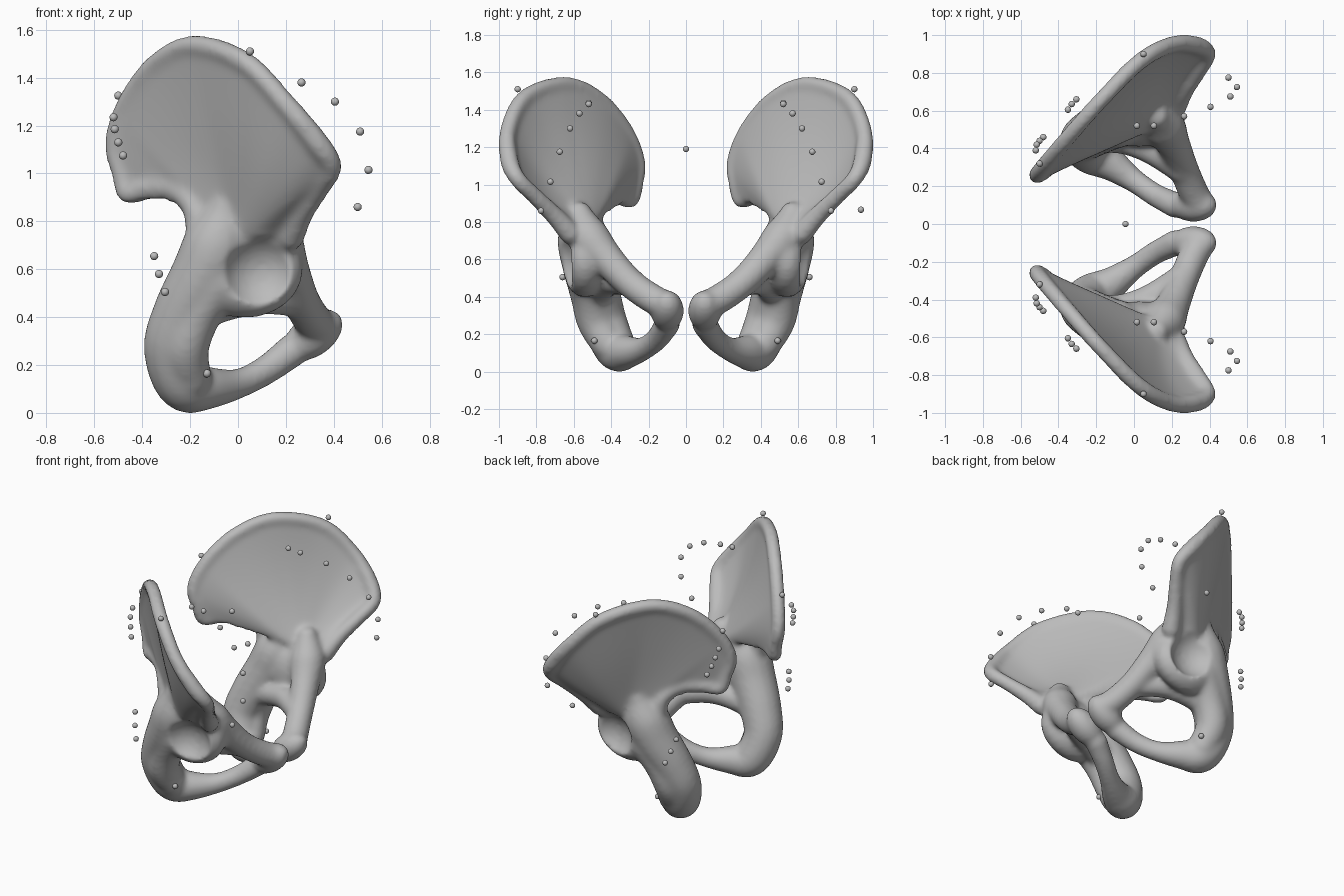
import bpy, bmesh
from math import sin, cos, pi
from mathutils import Vector, Matrix

cube = bpy.data.objects.get("Cube")
if cube:
    bpy.data.objects.remove(cube, do_unlink=True)

bone = bpy.data.materials.new("bone_grey")
bone.use_nodes = True
grey = (0.5, 0.5, 0.5, 1)
bone.diffuse_color = grey
bone.node_tree.nodes["Principled BSDF"].inputs["Base Color"].default_value = grey


def smooth_path(points, steps=6):
    """Catmull-Rom through points of (x, y, z, radius)."""
    p = [Vector(q) for q in points]
    p = [2 * p[0] - p[1]] + p + [2 * p[-1] - p[-2]]
    out = []
    for a, b, c, d in zip(p, p[1:], p[2:], p[3:]):
        for k in range(steps):
            t = k / steps
            out.append(0.5 * (2 * b + (c - a) * t + (2 * a - 5 * b + 4 * c - d) * t ** 2
                              + (3 * b - a - 3 * c + d) * t ** 3))
    return out + [p[-2]]


def ball(bm, centre, radius, scale=(1, 1, 1), turn=Matrix()):
    m = Matrix.Translation(centre) @ turn @ Matrix.Diagonal((*scale, 1))
    bmesh.ops.create_uvsphere(bm, u_segments=20, v_segments=12, radius=radius, matrix=m)


def limb(bm, points, sides=16):
    """Round limb of varying thickness with domed ends."""
    path = smooth_path(points)
    spots = [v.to_3d() for v in path]
    normal, rings = Vector((0.31, 0.7, 0.4)), []
    for i, q in enumerate(spots):
        along = (spots[min(i + 1, len(spots) - 1)] - spots[max(i - 1, 0)]).normalized()
        normal = (normal - along * normal.dot(along)).normalized()
        other = along.cross(normal)
        rings.append([bm.verts.new(q + path[i].w * (normal * cos(2 * pi * s / sides)
                      + other * sin(2 * pi * s / sides))) for s in range(sides)])
    for a, b in zip(rings, rings[1:]):
        for s in range(sides):
            n = (s + 1) % sides
            bm.faces.new((a[s], a[n], b[n], b[s]))
    bm.faces.new(rings[0][::-1])
    bm.faces.new(rings[-1])
    for end in (0, -1):
        ball(bm, spots[end], path[end].w)


def blade(bm, rim, start, end, rows=12):
    """Fan from the neck (start to end) out to the rim, bulging outwards at the front."""
    path = [v.to_3d() for v in smooth_path(rim)]
    n = len(path)
    outward = Vector((-0.55, 0.8, -0.22)).normalized()
    shells = [[], []]
    for i, q in enumerate(path):
        u = i / (n - 1)
        bulge = 0.03 * sin(pi * (u - 0.4) / 0.6) if u > 0.4 else 0
        ridge = 0.022 * max(0, 1 - abs(u - 0.42) / 0.14)
        root = start.lerp(end, u)
        for k in range(rows + 1):
            t = k / rows
            mid = root.lerp(q, t) + outward * bulge * sin(pi * t)
            half = 0.032 + 0.07 * (1 - t) ** 2 + ridge * sin(pi * t)
            for shell, sign in zip(shells, (1, -1)):
                shell.append(bm.verts.new(mid + outward * half * sign))
    at = lambda s, i, k: shells[s][i * (rows + 1) + k]
    for i in range(n - 1):
        for k in range(rows):
            cell = [(i, k), (i + 1, k), (i + 1, k + 1), (i, k + 1)]
            bm.faces.new([at(0, *c) for c in cell])
            bm.faces.new([at(1, *c) for c in cell[::-1]])
    loop = ([(i, 0) for i in range(n)] + [(n - 1, k) for k in range(1, rows + 1)]
            + [(i, rows) for i in range(n - 2, -1, -1)] + [(0, k) for k in range(rows - 1, 0, -1)])
    for a, b in zip(loop, loop[1:] + loop[:1]):
        bm.faces.new((at(0, *b), at(0, *a), at(1, *a), at(1, *b)))


def add_object(name, bm):
    bmesh.ops.recalc_face_normals(bm, faces=bm.faces)
    mesh = bpy.data.meshes.new(name)
    bm.to_mesh(mesh)
    bm.free()
    mesh.materials.append(bone)
    obj = bpy.data.objects.new(name, mesh)
    bpy.context.collection.objects.link(obj)
    return obj


bm = bmesh.new()

# Crest, from the rear notch over the top to the front spines
crest = [(-0.16, 0.53, 0.76, 0.06), (-0.185, 0.52, 0.86, 0.05), (-0.26, 0.45, 0.93, 0.045),
         (-0.36, 0.37, 0.94, 0.045), (-0.46, 0.295, 0.915, 0.042),
         (-0.485, 0.27, 1.0, 0.043), (-0.515, 0.26, 1.13, 0.043), (-0.46, 0.33, 1.3, 0.043),
         (-0.34, 0.47, 1.46, 0.043), (-0.18, 0.65, 1.535, 0.043), (0.03, 0.86, 1.465, 0.045),
         (0.2, 0.95, 1.29, 0.045), (0.33, 0.945, 1.13, 0.05), (0.39, 0.9, 1.03, 0.045),
         (0.34, 0.81, 0.94, 0.045), (0.27, 0.71, 0.84, 0.05), (0.22, 0.62, 0.74, 0.06)]
limb(bm, crest)
blade(bm, crest, Vector((-0.1, 0.54, 0.79)), Vector((0.16, 0.59, 0.75)))

# Socket body
ball(bm, (0.03, 0.54, 0.6), 0.2, (1.22, 0.66, 1.02))

# Seat bone, running on into the lower ramus
limb(bm, [(-0.04, 0.57, 0.85, 0.09), (-0.08, 0.55, 0.72, 0.14), (-0.14, 0.525, 0.58, 0.14),
          (-0.225, 0.48, 0.42, 0.13), (-0.275, 0.435, 0.27, 0.12), (-0.225, 0.375, 0.12, 0.115),
          (-0.12, 0.315, 0.105, 0.09), (0.0, 0.23, 0.122, 0.064), (0.11, 0.155, 0.175, 0.062),
          (0.22, 0.1, 0.255, 0.07)])

# Outer side of the seat bone
limb(bm, [(-0.08, 0.56, 0.55, 0.1), (-0.17, 0.52, 0.41, 0.1), (-0.22, 0.485, 0.27, 0.1),
          (-0.2, 0.42, 0.15, 0.09)])

# Front joint body
ball(bm, (0.315, 0.1, 0.325), 0.1, (1.42, 0.9, 0.88), Matrix.Rotation(-0.63, 4, 'Y'))

# Upper ramus
limb(bm, [(0.355, 0.1, 0.355, 0.076), (0.31, 0.18, 0.39, 0.08), (0.26, 0.3, 0.475, 0.08),
          (0.21, 0.42, 0.6, 0.09), (0.16, 0.52, 0.72, 0.11), (0.12, 0.57, 0.84, 0.07)])

# Border above the opening
limb(bm, [(-0.2, 0.48, 0.43, 0.1), (-0.04, 0.44, 0.46, 0.075), (0.1, 0.385, 0.485, 0.075),
          (0.25, 0.29, 0.475, 0.075)])

hips = add_object("hip_bones", bm)

# Hip socket hollow
bm = bmesh.new()
ball(bm, (0.1, 0.74, 0.58), 0.175)
cutter = add_object("socket_cutter", bm)
cutter.hide_render = True


def fuse(size):
    mod = hips.modifiers.new("fuse", "REMESH")
    mod.mode = "VOXEL"
    mod.voxel_size = size


fuse(0.013)
hollow = hips.modifiers.new("socket", "BOOLEAN")
hollow.operation, hollow.object = "DIFFERENCE", cutter
fuse(0.013)
relax = hips.modifiers.new("relax", "SMOOTH")
relax.factor, relax.iterations = 0.5, 12
mirror = hips.modifiers.new("mirror", "MIRROR")
mirror.use_axis = (False, True, False)
mirror.use_mirror_merge = False

graph = bpy.context.evaluated_depsgraph_get()
solid = bpy.data.meshes.new_from_object(hips.evaluated_get(graph))
hips.modifiers.clear()
hips.data = solid
bpy.data.objects.remove(cutter, do_unlink=True)
solid.polygons.foreach_set("use_smooth", [True] * len(solid.polygons))

# Small marker beads, in mirrored pairs
beads = [(-0.5, 0.32, 1.325), (-0.52, 0.39, 1.235), (-0.515, 0.42, 1.185), (-0.5, 0.44, 1.13),
         (-0.48, 0.46, 1.075), (-0.35, 0.605, 0.655), (-0.33, 0.635, 0.58), (-0.305, 0.66, 0.505),
         (-0.13, 0.49, 0.165), (0.05, 0.9, 1.51), (0.015, 0.52, 1.435), (0.105, 0.52, 1.43),
         (0.265, 0.57, 1.38), (0.405, 0.62, 1.3), (0.51, 0.675, 1.175), (0.545, 0.725, 1.015),
         (0.5, 0.775, 0.86)]
spots = [(x, y * side, z) for x, y, z in beads for side in (1, -1)]
bm = bmesh.new()
for spot in spots + [(-0.045, 0, 1.19), (0.2, 0.935, 0.865)]:
    ball(bm, spot, 0.017)
markers = add_object("marker_beads", bm)
markers.data.polygons.foreach_set("use_smooth", [True] * len(markers.data.polygons))
